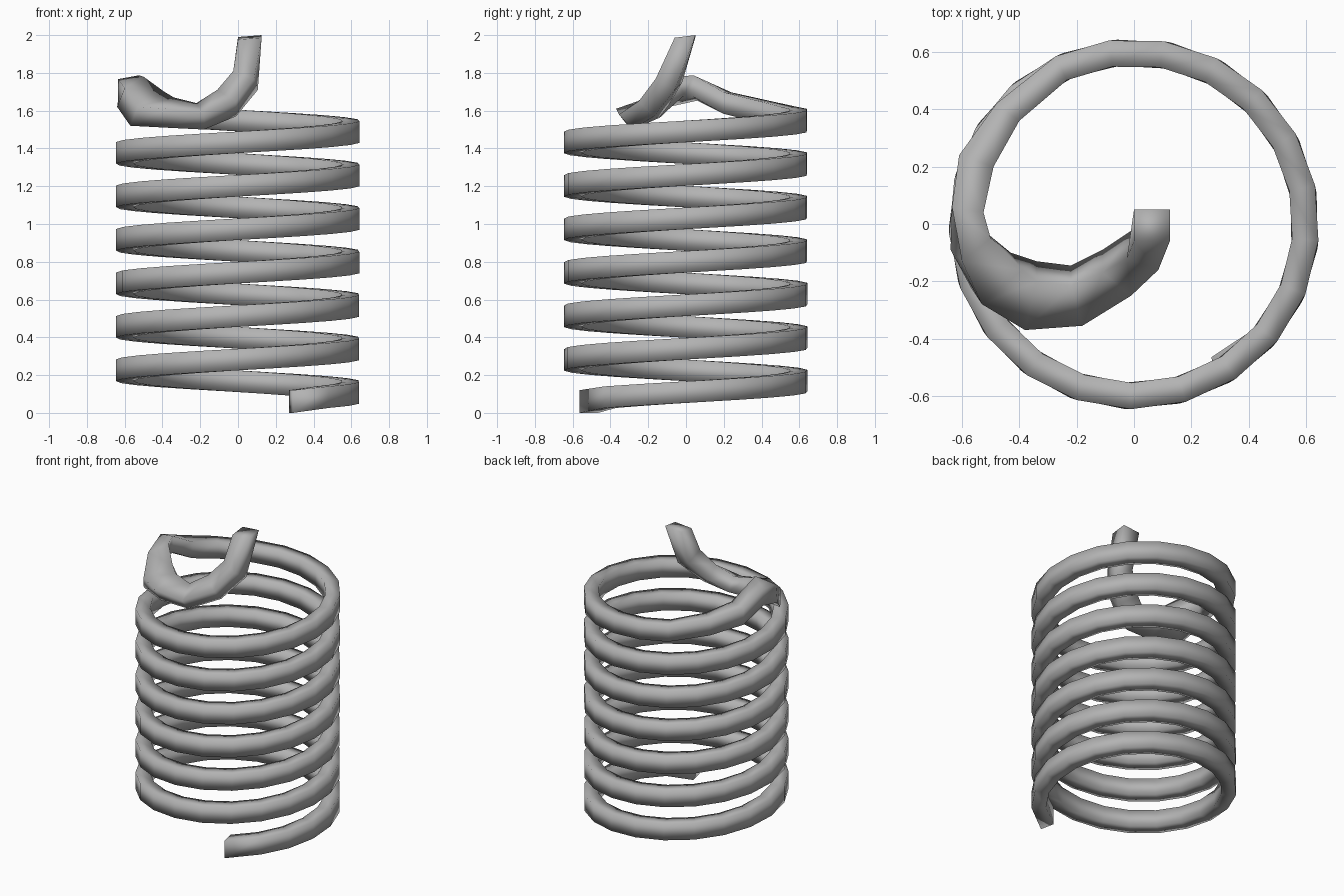
import bpy, bmesh, math
from mathutils import Vector

if "Cube" in bpy.data.objects:
    bpy.data.objects.remove(bpy.data.objects["Cube"], do_unlink=True)

# One plain grey metal
metal = bpy.data.materials.new("grey_metal")
metal.use_nodes = True
grey = (0.45, 0.45, 0.45, 1)
metal.diffuse_color = grey
metal.node_tree.nodes["Principled BSDF"].inputs["Base Color"].default_value = grey

RADIUS, PITCH = 0.60, 0.23
DOWN = (0, 0, -0.057)


def coil_ring(angle):
    """Centre, inward half axis and downward half axis on the helix."""
    out = Vector((math.cos(angle), math.sin(angle), 0))
    centre = out * RADIUS + Vector((0, 0, 0.11 + PITCH * angle / math.tau))
    return centre, out * -0.046, DOWN


# Cut lower end, then the regular coil
rings = [((0.28, -0.515, 0.06), (-0.01, 0.05, 0), (0, 0, -0.06))]
first, last = math.radians(-42), math.radians(6 * 360 + 115)
steps = 135
rings += [coil_ring(first + (last - first) * i / steps) for i in range(steps + 1)]

# Wire rises, dips across the middle and turns up into the open hook
rings += [
    ((-0.44, 0.39, 1.60), (0.04, -0.03, 0), DOWN),
    ((-0.55, 0.22, 1.64), (0.06, -0.02, 0), DOWN),
    ((-0.58, 0.05, 1.72), (0.055, -0.01, 0.01), DOWN),
    ((-0.57, -0.07, 1.70), (0.05, 0.04, 0.03), (-0.02, 0.02, -0.05)),
    ((-0.48, -0.19, 1.61), (0.07, 0.06, 0.04), (-0.02, 0.03, -0.05)),
    ((-0.36, -0.25, 1.59), (0.02, 0.085, 0.03), (0, 0.035, -0.05)),
    ((-0.20, -0.25, 1.57), (-0.02, 0.07, 0.03), (0, 0.035, -0.04)),
    ((-0.06, -0.17, 1.64), (-0.05, 0.04, 0.03), (0, 0.04, -0.04)),
    ((0.04, -0.09, 1.76), (-0.055, 0.02, 0.02), (0.01, 0.05, -0.03)),
    ((0.0625, -0.005, 1.988), (-0.0625, 0, -0.005), (0, 0.055, 0.007)),
]

# Skin the square wire section along all rings
bm = bmesh.new()
loops = []
for centre, u, v in rings:
    c, u, v = Vector(centre), Vector(u), Vector(v)
    loops.append([bm.verts.new(c + u * a + v * b)
                  for a, b in ((1, 1), (-1, 1), (-1, -1), (1, -1))])
for lower, upper in zip(loops, loops[1:]):
    for i in range(4):
        j = (i + 1) % 4
        bm.faces.new((lower[i], lower[j], upper[j], upper[i]))
bm.faces.new(loops[0])
bm.faces.new(loops[-1])
bmesh.ops.recalc_face_normals(bm, faces=bm.faces)
for face in bm.faces:
    face.smooth = True

mesh = bpy.data.meshes.new("coil_spring")
bm.to_mesh(mesh)
bm.free()
mesh.materials.append(metal)
spring = bpy.data.objects.new("coil_spring", mesh)
bpy.context.collection.objects.link(spring)
